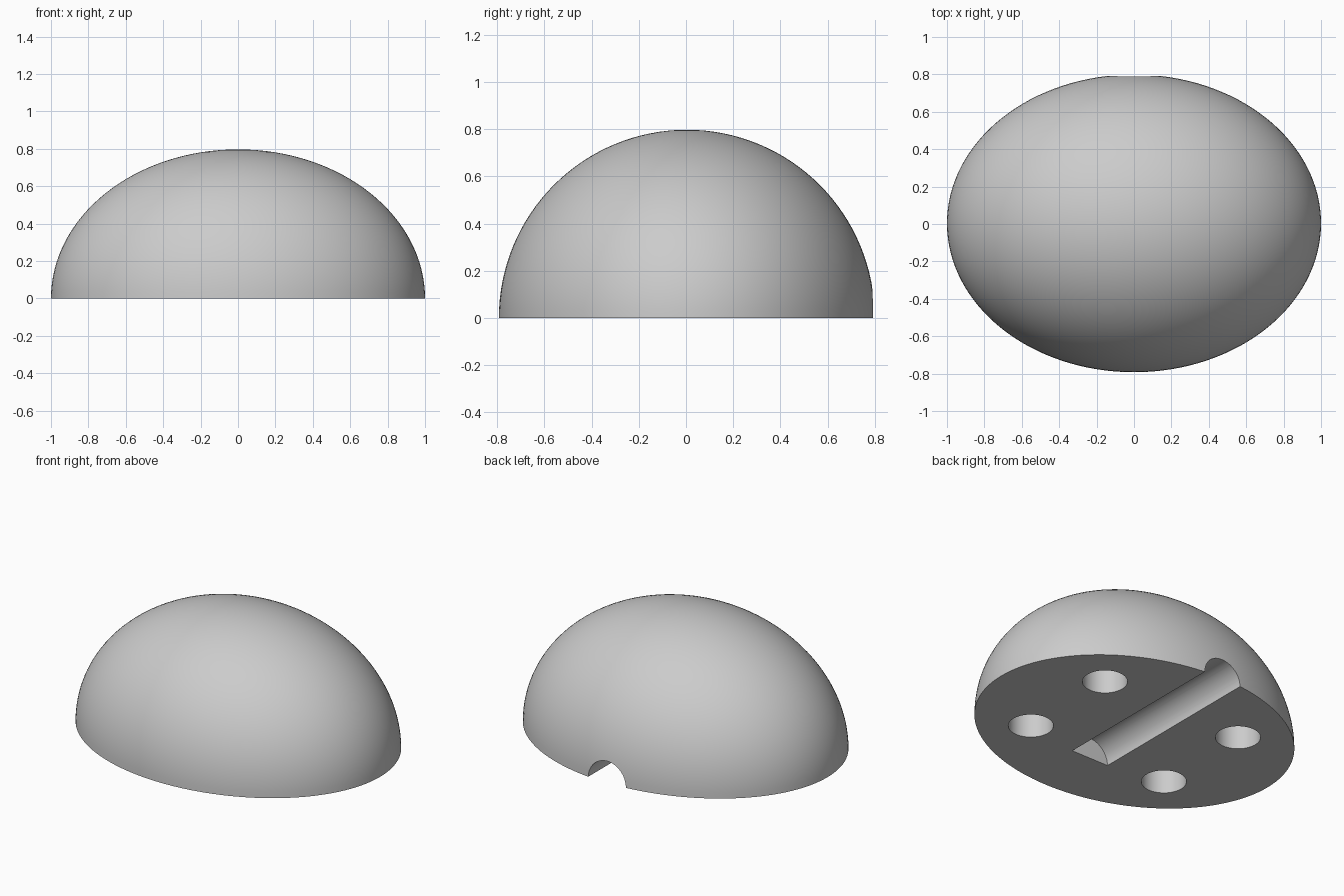
import bpy
import bmesh
from math import radians, pi
from mathutils import Matrix, Vector

cube = bpy.data.objects.get("Cube")
if cube:
    bpy.data.objects.remove(cube, do_unlink=True)

DOME = Vector((1.0, 0.796, 0.797))   # half-axes of the dome
SHIFT_Y = 0.0035                     # keeps the notched body centred
HOLE_R, HOLE_DEPTH = 0.13, 0.25
HOLE_X, HOLE_Y = 0.5, 0.332
CHANNEL_R, CHANNEL_END = 0.132, -0.395

grey = bpy.data.materials.new("plain_grey")
grey.use_nodes = True
colour = (0.6, 0.6, 0.6, 1)
grey.diffuse_color = colour
grey.node_tree.nodes["Principled BSDF"].inputs["Base Color"].default_value = colour


def make_object(name, bm):
    bmesh.ops.recalc_face_normals(bm, faces=bm.faces)
    mesh = bpy.data.meshes.new(name)
    bm.to_mesh(mesh)
    bm.free()
    mesh.materials.append(grey)
    obj = bpy.data.objects.new(name, mesh)
    bpy.context.collection.objects.link(obj)
    return obj


def cylinder(name, radius, length, matrix):
    bm = bmesh.new()
    bmesh.ops.create_cone(bm, cap_ends=True, segments=64, radius1=radius,
                          radius2=radius, depth=length, matrix=matrix)
    cutter = make_object(name, bm)
    cutter.hide_render = True
    return cutter


# Half-ellipsoid body with a flat base
bm = bmesh.new()
bmesh.ops.create_uvsphere(bm, u_segments=128, v_segments=64, radius=1)
bmesh.ops.bisect_plane(bm, geom=bm.verts[:] + bm.edges[:] + bm.faces[:], dist=1e-5,
                       plane_co=(0, 0, 0), plane_no=(0, 0, -1), clear_outer=True)
rim = [e for e in bm.edges if e.is_boundary]
bmesh.ops.contextual_create(bm, geom=rim)
bmesh.ops.scale(bm, vec=DOME, verts=bm.verts)
bmesh.ops.translate(bm, vec=(0, SHIFT_Y, 0), verts=bm.verts)
body = make_object("dome_body", bm)

# Half-round channel from the middle of the base out through the back
cutters = [cylinder("channel_cutter", CHANNEL_R, 2,
                    Matrix.Translation((0, CHANNEL_END + 1, 0))
                    @ Matrix.Rotation(pi / 2, 4, "X"))]

# Four blind holes in the base
for sx in (-1, 1):
    for sy in (-1, 1):
        place = Matrix.Translation((sx * HOLE_X, sy * HOLE_Y + SHIFT_Y, 0))
        cutters.append(cylinder("hole_cutter", HOLE_R, HOLE_DEPTH * 2, place))

bpy.context.view_layer.objects.active = body
for cutter in cutters:
    mod = body.modifiers.new("cut", "BOOLEAN")
    mod.operation = "DIFFERENCE"
    mod.solver = "EXACT"
    mod.object = cutter
    bpy.ops.object.modifier_apply(modifier=mod.name)
    bpy.data.objects.remove(cutter, do_unlink=True)

# Smooth curves, crisp rims
bpy.ops.object.select_all(action="DESELECT")
body.select_set(True)
bpy.ops.object.shade_smooth_by_angle(angle=radians(30))
